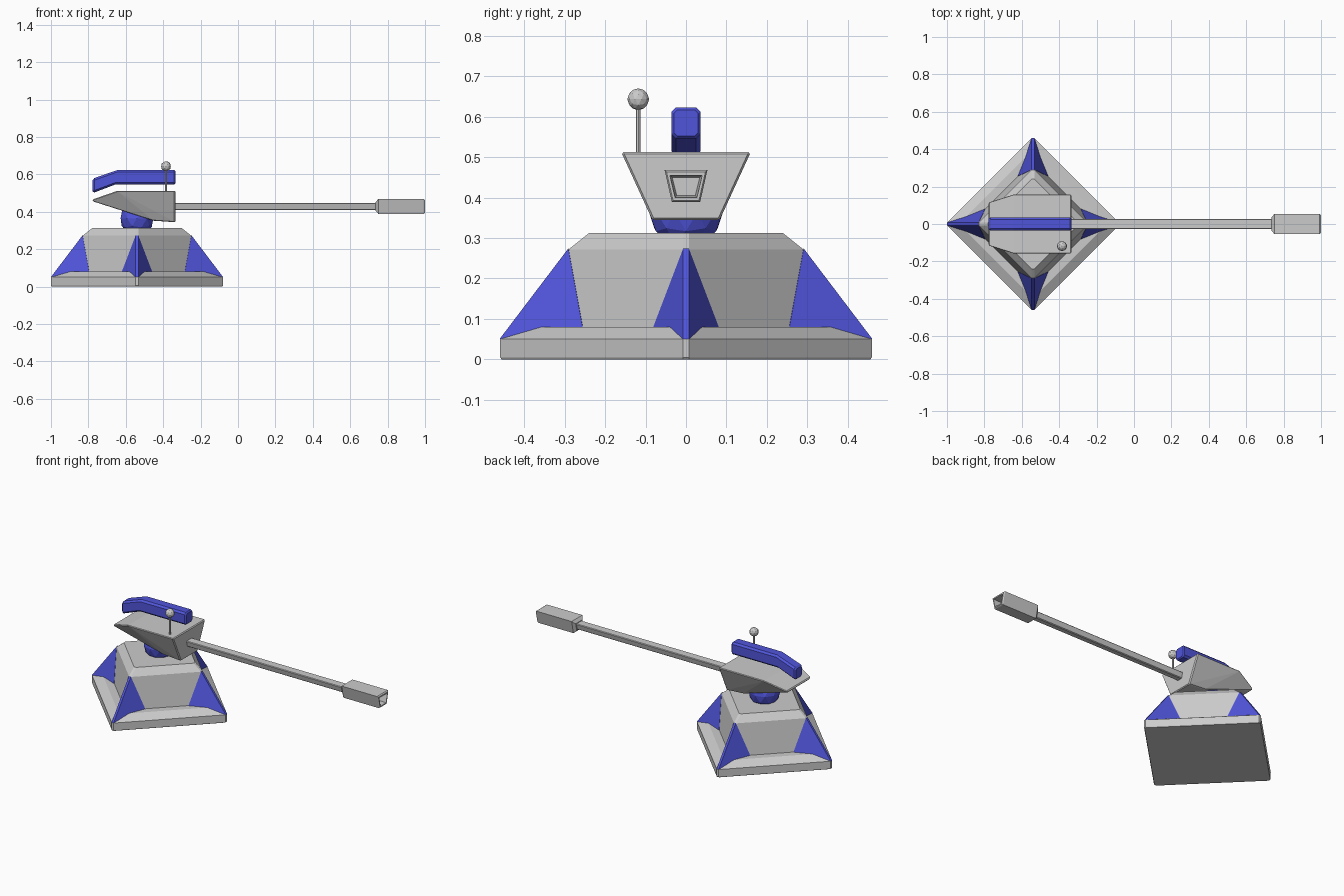
import bpy, bmesh
from math import radians
from mathutils import Matrix, Vector

if "Cube" in bpy.data.objects:
    bpy.data.objects.remove(bpy.data.objects["Cube"])

CX = -0.54  # centre of the base

blue = bpy.data.materials.new("blue_paint")
blue.diffuse_color = (0.08, 0.09, 0.7, 1)
blue.use_nodes = True
blue.node_tree.nodes["Principled BSDF"].inputs["Base Color"].default_value = blue.diffuse_color


def finish(name, bm, mat=None, bevel=0):
    bmesh.ops.recalc_face_normals(bm, faces=bm.faces)
    me = bpy.data.meshes.new(name)
    bm.to_mesh(me)
    bm.free()
    ob = bpy.data.objects.new(name, me)
    bpy.context.collection.objects.link(ob)
    if mat:
        me.materials.append(mat)
    if bevel:
        mod = ob.modifiers.new("edge_bevel", 'BEVEL')
        mod.width, mod.segments = bevel, 1
        mod.limit_method, mod.angle_limit = 'ANGLE', radians(25)
    return ob


def loft(name, rings, mat=None, bevel=0):
    bm = bmesh.new()
    loops = [[bm.verts.new(p) for p in r] for r in rings]
    n = len(loops[0])
    for a, b in zip(loops, loops[1:]):
        for i in range(n):
            j = (i + 1) % n
            bm.faces.new((a[i], a[j], b[j], b[i]))
    bm.faces.new(loops[0])
    bm.faces.new(loops[-1])
    return finish(name, bm, mat, bevel)


def hull(name, pts, mat=None, bevel=0, matrix=None):
    bm = bmesh.new()
    for p in pts:
        bm.verts.new(p)
    out = bmesh.ops.convex_hull(bm, input=bm.verts)
    loose = {g for g in out["geom_interior"] if isinstance(g, bmesh.types.BMVert)}
    bmesh.ops.delete(bm, geom=list(loose), context='VERTS')
    bmesh.ops.dissolve_limit(bm, angle_limit=radians(1), verts=bm.verts, edges=bm.edges)
    if matrix:
        bm.transform(matrix)
    return finish(name, bm, mat, bevel)


def diamond(h, z, c=0.007):
    pts = [(h, -c), (h, c), (c, h), (-c, h), (-h, c), (-h, -c), (-c, -h), (c, -h)]
    return [(CX + x, y, z) for x, y in pts]


def trapezoid(x, top, bottom, z0, z1):
    return [(x, -bottom, z0), (x, bottom, z0), (x, top, z1), (x, -top, z1)]


def ball(name, centre, r, mat=None):
    bm = bmesh.new()
    bmesh.ops.create_icosphere(bm, subdivisions=2, radius=r,
                               matrix=Matrix.Translation(centre))
    return finish(name, bm, mat)


# Base: foot plate and raised body
loft("base_body", [diamond(0.456, 0), diamond(0.46, 0.005), diamond(0.46, 0.05),
                   diamond(0.39, 0.08), diamond(0.328, 0.08),
                   diamond(0.29, 0.272), diamond(0.24, 0.312)])

# Blue corner buttresses
fin = [(r, s * y, z) for s in (-1, 1)
       for r, y, z in ((0.461, 0.007, 0.05), (0.291, 0.007, 0.274), (0.256, 0.081, 0.08))]
fin.append((0.2, 0, 0.05))
for k in range(4):
    turn = Matrix.Translation((CX, 0, 0)) @ Matrix.Rotation(radians(90 * k), 4, 'Z')
    hull(f"corner_buttress_{k + 1}", fin, blue, matrix=turn)

# Swivel joint
ball("swivel_joint", (CX, 0, 0.365), 0.092, blue)

# Turret head
half = [(-0.335, 0.083, 0.344), (-0.45, 0.083, 0.352), (-0.335, 0.16, 0.512),
        (-0.645, 0.16, 0.512), (-0.777, 0.118, 0.466), (-0.777, 0.112, 0.456)]
hull("turret_head", [(x, s * y, z) for x, y, z in half for s in (-1, 1)], bevel=0.005)

# Barrel and hollow muzzle
loft("barrel", [trapezoid(x, 0.028, 0.018, 0.409, 0.447) for x in (-0.36, 0.76)],
     bevel=0.004)
loft("muzzle", [trapezoid(0.735, 0.035, 0.023, 0.405, 0.451),
                trapezoid(0.75, 0.053, 0.035, 0.389, 0.468),
                trapezoid(0.993, 0.053, 0.035, 0.389, 0.468),
                trapezoid(1.0, 0.048, 0.032, 0.393, 0.463),
                trapezoid(1.0, 0.040, 0.027, 0.400, 0.455),
                trapezoid(0.93, 0.034, 0.023, 0.405, 0.449)])

# Bent sight floating above the head
def sight_ring(x, z0, z1, w=0.036, c=0.011, lean=0.0):
    pts = [(-w + c, z0), (w - c, z0), (w, z0 + c), (w, z1 - c),
           (w - c, z1), (-w + c, z1), (-w, z1 - c), (-w, z0 + c)]
    return [(x + lean * (z - z0) / (z1 - z0), y, z) for y, z in pts]

loft("sight", [sight_ring(-0.777, 0.508, 0.570, 0.028, 0.008),
               sight_ring(-0.768, 0.503, 0.580),
               sight_ring(-0.655, 0.546, 0.623, lean=0.01),
               sight_ring(-0.342, 0.546, 0.623),
               sight_ring(-0.335, 0.552, 0.617, 0.030, 0.009)], blue)

# Antenna rod and ball
bm = bmesh.new()
bmesh.ops.create_cone(bm, cap_ends=True, segments=8, radius1=0.006, radius2=0.006,
                      depth=0.14, matrix=Matrix.Translation((-0.385, -0.118, 0.565)))
finish("antenna_rod", bm)
ball("antenna_ball", Vector((-0.385, -0.118, 0.643)), 0.027)
